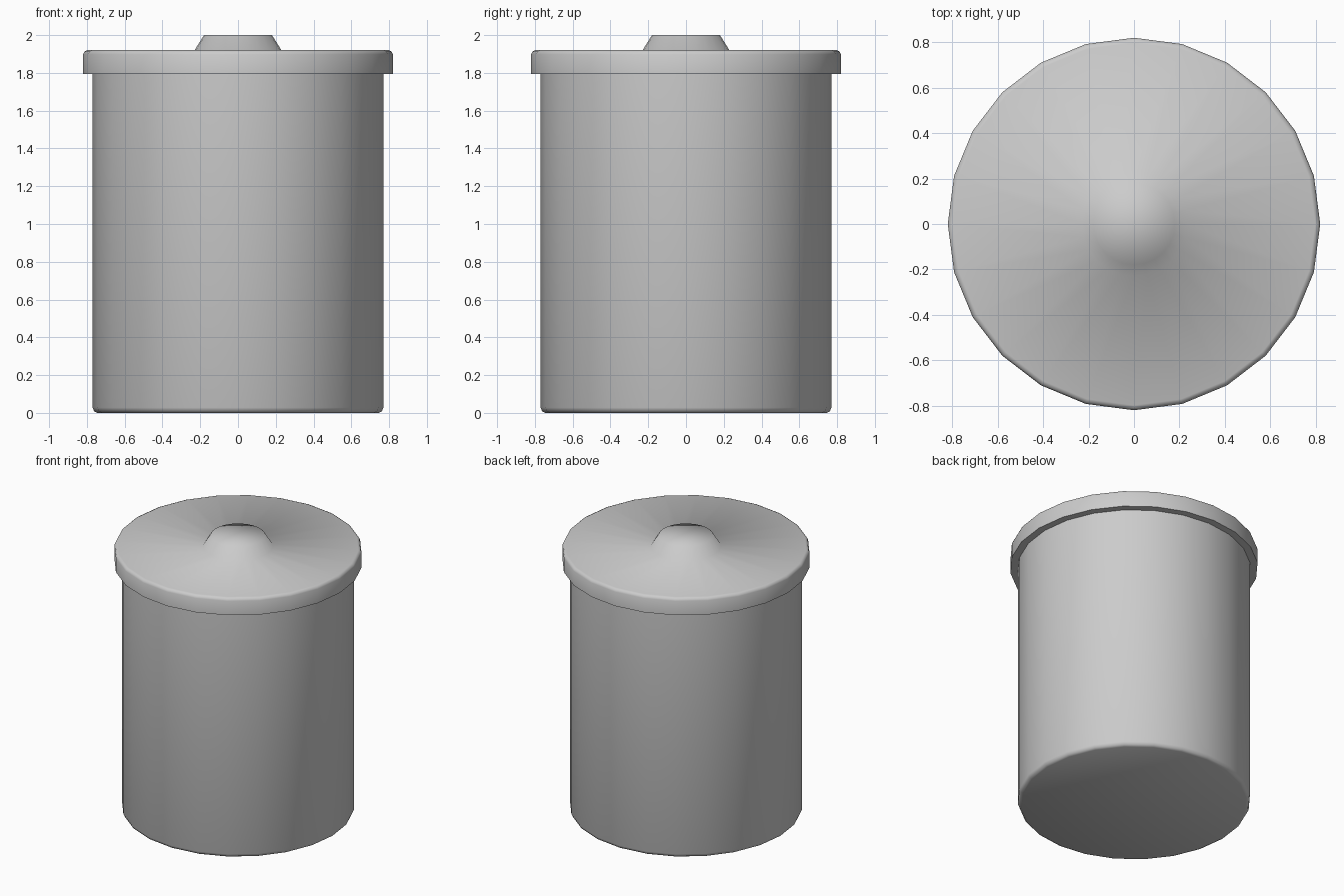
import bpy
import bmesh
import math
from mathutils import Matrix, Vector

SIDES = 24

cube = bpy.data.objects.get("Cube")
if cube:
    bpy.data.objects.remove(cube, do_unlink=True)

# Single plain metal colour
grey = bpy.data.materials.new("light grey metal")
grey.use_nodes = True
grey.diffuse_color = (0.6, 0.6, 0.6, 1)
grey.node_tree.nodes["Principled BSDF"].inputs["Base Color"].default_value = (0.6, 0.6, 0.6, 1)


def turned_part(name, profile, cap_first=True, cap_last=True, smooth_angle=62):
    """Revolve (radius, height) points about z, listed from bottom to top."""
    bm = bmesh.new()
    rings = []
    for radius, z in profile:
        ring = []
        for i in range(SIDES):
            turn = Matrix.Rotation(math.tau * i / SIDES, 3, 'Z')
            ring.append(bm.verts.new(turn @ Vector((radius, 0, z))))
        rings.append(ring)
    for low, high in zip(rings, rings[1:]):
        for i in range(SIDES):
            j = (i + 1) % SIDES
            bm.faces.new((low[i], low[j], high[j], high[i]))
    if cap_first:
        bm.faces.new(rings[0][::-1])
    if cap_last:
        bm.faces.new(rings[-1])
    mesh = bpy.data.meshes.new(name)
    bm.to_mesh(mesh)
    bm.free()
    mesh.materials.append(grey)
    obj = bpy.data.objects.new(name, mesh)
    bpy.context.collection.objects.link(obj)
    bpy.ops.object.select_all(action='DESELECT')
    obj.select_set(True)
    bpy.context.view_layer.objects.active = obj
    bpy.ops.object.shade_smooth_by_angle(angle=math.radians(smooth_angle))
    return obj


# Cylindrical canister with a small rounded foot
turned_part("canister_body",
            [(0.745, 0), (0.762, 0.009), (0.77, 0.028), (0.77, 1.81)],
            cap_last=False)

# Overhanging lid with a softened rim and a tapered raised knob
turned_part("lid_with_knob",
            [(0.82, 1.795), (0.82, 1.898), (0.813, 1.913), (0.798, 1.92),
             (0.23, 1.92), (0.18, 2.0)])
